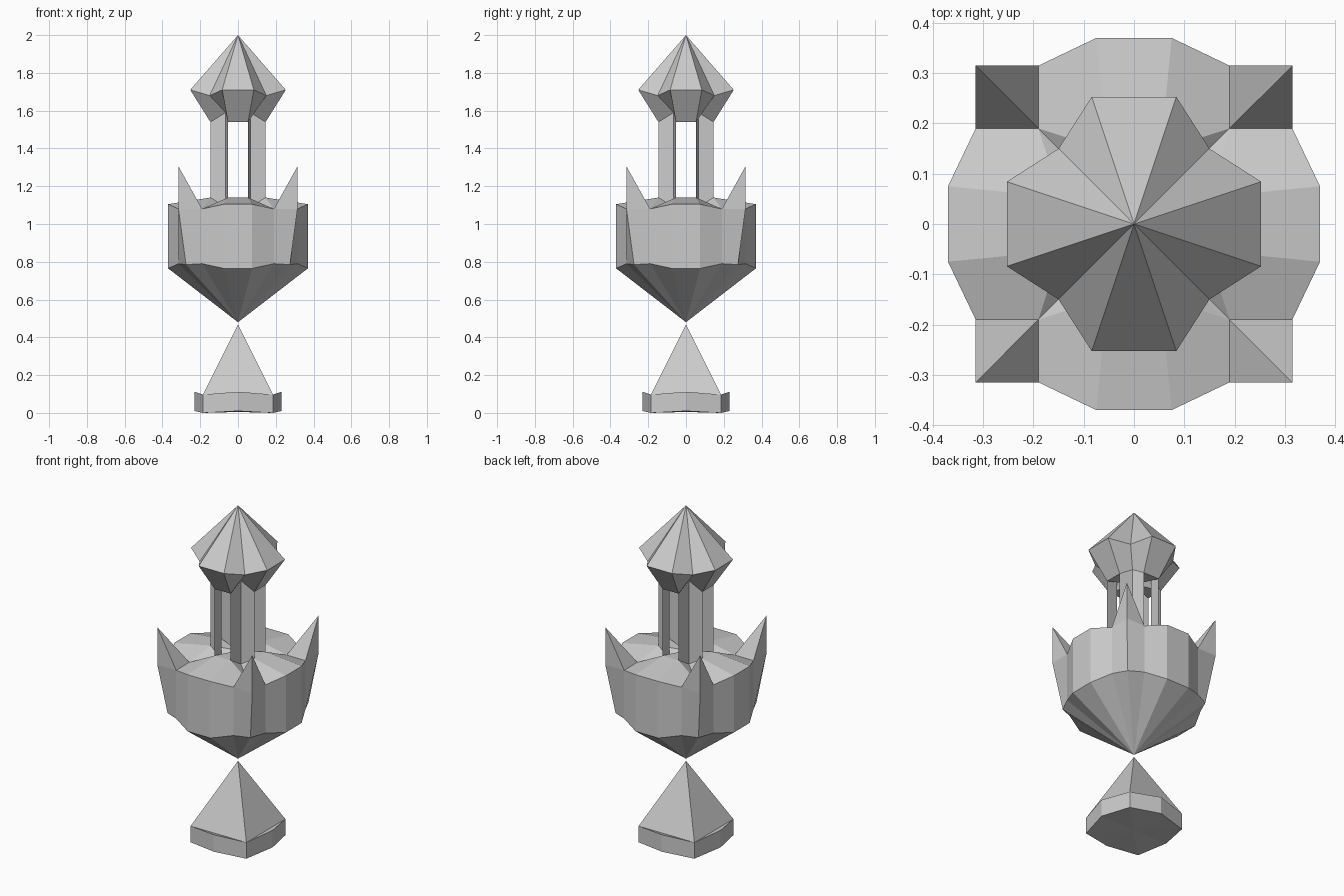
import bpy, bmesh
from mathutils import Vector

if "Cube" in bpy.data.objects:
    bpy.data.objects.remove(bpy.data.objects["Cube"])


def turn(p, k):
    """Rotate a point k quarter turns about z."""
    x, y, z = p
    for _ in range(k % 4):
        x, y = -y, x
    return (x, y, z)


def ring(quarter):
    """Full ring from the points of one quadrant (counter-clockwise)."""
    return [turn(p, k) for k in range(4) for p in quarter]


def loft(a, b):
    n = len(a)
    return [[a[i], a[(i + 1) % n], b[(i + 1) % n], b[i]] for i in range(n)]


def fan(a, tip):
    n = len(a)
    return [[a[i], a[(i + 1) % n], tip] for i in range(n)]


def mirrored(half, middle):
    """Quadrant profile symmetric about its diagonal."""
    return half + [middle] + [(y, x, z) for x, y, z in reversed(half)]


def build(name, faces):
    bm = bmesh.new()
    for f in faces:
        bm.faces.new([bm.verts.new(Vector(p)) for p in f])
    bmesh.ops.remove_doubles(bm, verts=bm.verts, dist=0.0005)
    bmesh.ops.recalc_face_normals(bm, faces=bm.faces)
    mesh = bpy.data.meshes.new(name)
    bm.to_mesh(mesh)
    bm.free()
    obj = bpy.data.objects.new(name, mesh)
    bpy.context.collection.objects.link(obj)
    return obj


# Base: eight-sided foot with a four-sided pyramid on top
low = ring([(0.23, 0, 0.01), (0.185, 0.185, 0.0)])
high = ring([(0.23, 0, 0.112), (0.185, 0.185, 0.097)])
faces = loft(low, high) + fan(low, (0, 0, 0.005))
corner_a, corner_b, mid = (0.185, -0.185, 0.097), (0.185, 0.185, 0.097), (0.23, 0, 0.112)
for k in range(4):
    a, b, m = (turn(p, k) for p in (corner_a, corner_b, mid))
    faces += [[a, b, (0, 0, 0.467)], [a, m, b]]
build("base", faces)

# Neck outlines shared by the body, pillars and head
neck_low = mirrored([(0.146, 0.053, 1.14)], (0.065, 0.065, 1.09))
neck_high = mirrored([(0.146, 0.053, 1.54)], (0.065, 0.065, 1.59))

# Body: pointed keel, upright wall, roof and four corner spikes
wall_low = mirrored([(0.37, 0.075, 0.765), (0.315, 0.19, 0.79)], (0.275, 0.275, 0.785))
wall_high = mirrored([(0.37, 0.075, 1.105), (0.315, 0.19, 1.08)], (0.315, 0.315, 1.08))
faces = fan(ring(wall_low), (0, 0, 0.48)) + loft(ring(wall_low), ring(wall_high))
faces += fan(ring(neck_low), (0, 0, 1.13))
for k in range(4):
    E, D, C, B, A = (turn(p, k) for p in wall_high)
    n1, nc, n2 = (turn(p, k) for p in neck_low)
    inner = turn((0.19, 0.19, 1.08), k)
    tip = turn((0.315, 0.315, 1.305), k)
    faces += [[D, C, tip], [C, B, tip], [B, inner, tip], [inner, D, tip]]
    faces += [[E, D, inner, n1], [n2, inner, B, A], [n1, inner, nc], [nc, inner, n2]]
    faces.append([A, turn(wall_high[0], k + 1), turn(neck_low[0], k + 1), n2])
build("body", faces)

# Pillars: four folded sheets with open windows between them
for k in range(4):
    lo = [turn(p, k) for p in neck_low]
    hi = [turn(p, k) for p in neck_high]
    build(f"pillar_{k + 1}", [[lo[i], lo[i + 1], hi[i + 1], hi[i]] for i in range(2)])

# Head: twelve-sided faceted cap
brim = ring(mirrored([(0.253, 0.084, 1.71)], (0.15, 0.15, 1.68)))
build("head", fan(brim, (0, 0, 2.0)) + loft(ring(neck_high), brim)
      + fan(ring(neck_high), (0, 0, 1.55)))
